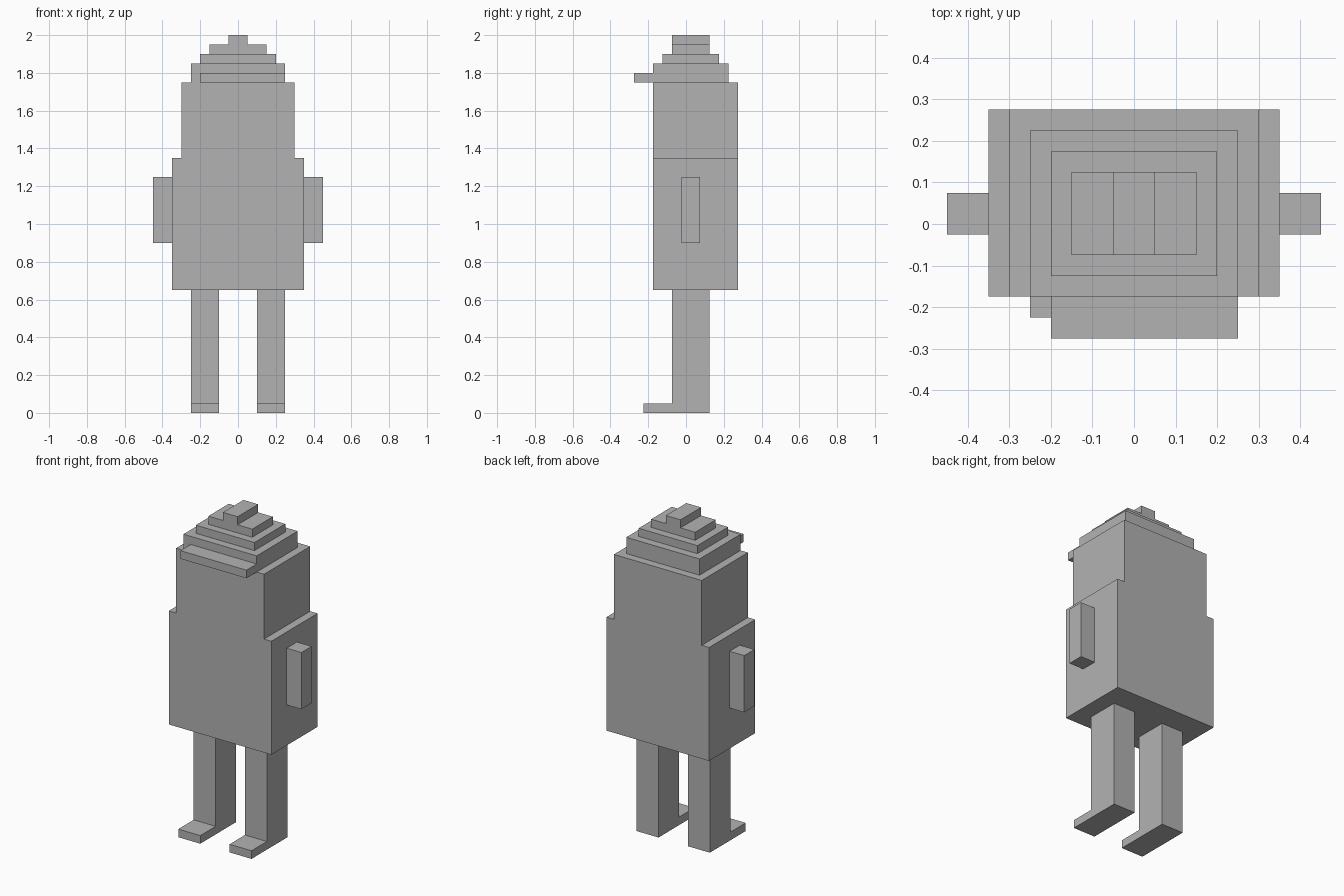
import bpy
import bmesh
from mathutils import Vector

default_cube = bpy.data.objects.get("Cube")
if default_cube:
    bpy.data.objects.remove(default_cube, do_unlink=True)

grey = bpy.data.materials.new("plain grey")
grey.use_nodes = True
tone = (0.448, 0.448, 0.448, 1)
grey.diffuse_color = tone
grey.node_tree.nodes["Principled BSDF"].inputs["Base Color"].default_value = tone


def extrude(name, profile, axis, start, end):
    """Sweep a flat outline from start to end along the x or y axis."""
    def place(u, v, d):
        return (d, u, v) if axis == "x" else (u, d, v)
    bm = bmesh.new()
    face = bm.faces.new([bm.verts.new(place(u, v, start)) for u, v in profile])
    swept = bmesh.ops.extrude_face_region(bm, geom=[face])
    moved = [g for g in swept["geom"] if isinstance(g, bmesh.types.BMVert)]
    bmesh.ops.translate(bm, verts=moved, vec=Vector(place(0, 0, end - start)))
    bmesh.ops.recalc_face_normals(bm, faces=bm.faces)
    mesh = bpy.data.meshes.new(name)
    bm.to_mesh(mesh)
    bm.free()
    mesh.materials.append(grey)
    obj = bpy.data.objects.new(name, mesh)
    bpy.context.collection.objects.link(obj)
    return obj


def box(name, x, y, z):
    outline = [(x[0], z[0]), (x[1], z[0]), (x[1], z[1]), (x[0], z[1])]
    return extrude(name, outline, "y", *y)


def stepped(name, half, y):
    """Extrude a symmetric stepped outline given by its right half."""
    return extrude(name, half + [(-u, v) for u, v in reversed(half)], "y", *y)


# Body with narrower shoulders
stepped("body", [(0.35, 0.65), (0.35, 1.35), (0.3, 1.35), (0.3, 1.75)], (-0.175, 0.275))

# Stepped cap, its top knob and the off-centre brim
box("cap_base", (-0.25, 0.25), (-0.175, 0.225), (1.75, 1.85))
box("cap_middle", (-0.2, 0.2), (-0.125, 0.175), (1.85, 1.9))
stepped("cap_top", [(0.15, 1.9), (0.15, 1.95), (0.05, 1.95), (0.05, 2)], (-0.075, 0.125))
box("cap_brim", (-0.2, 0.25), (-0.275, -0.175), (1.75, 1.8))

# Legs with feet, and arms, on both sides
leg_outline = [(0.125, 0), (0.125, 0.65), (-0.075, 0.65),
               (-0.075, 0.05), (-0.225, 0.05), (-0.225, 0)]
for side, sign in (("left", 1), ("right", -1)):
    inner, outer = sorted((0.1 * sign, 0.25 * sign))
    extrude(side + "_leg", leg_outline, "x", inner, outer)
    box(side + "_arm", sorted((0.35 * sign, 0.45 * sign)), (-0.025, 0.075), (0.9, 1.25))
